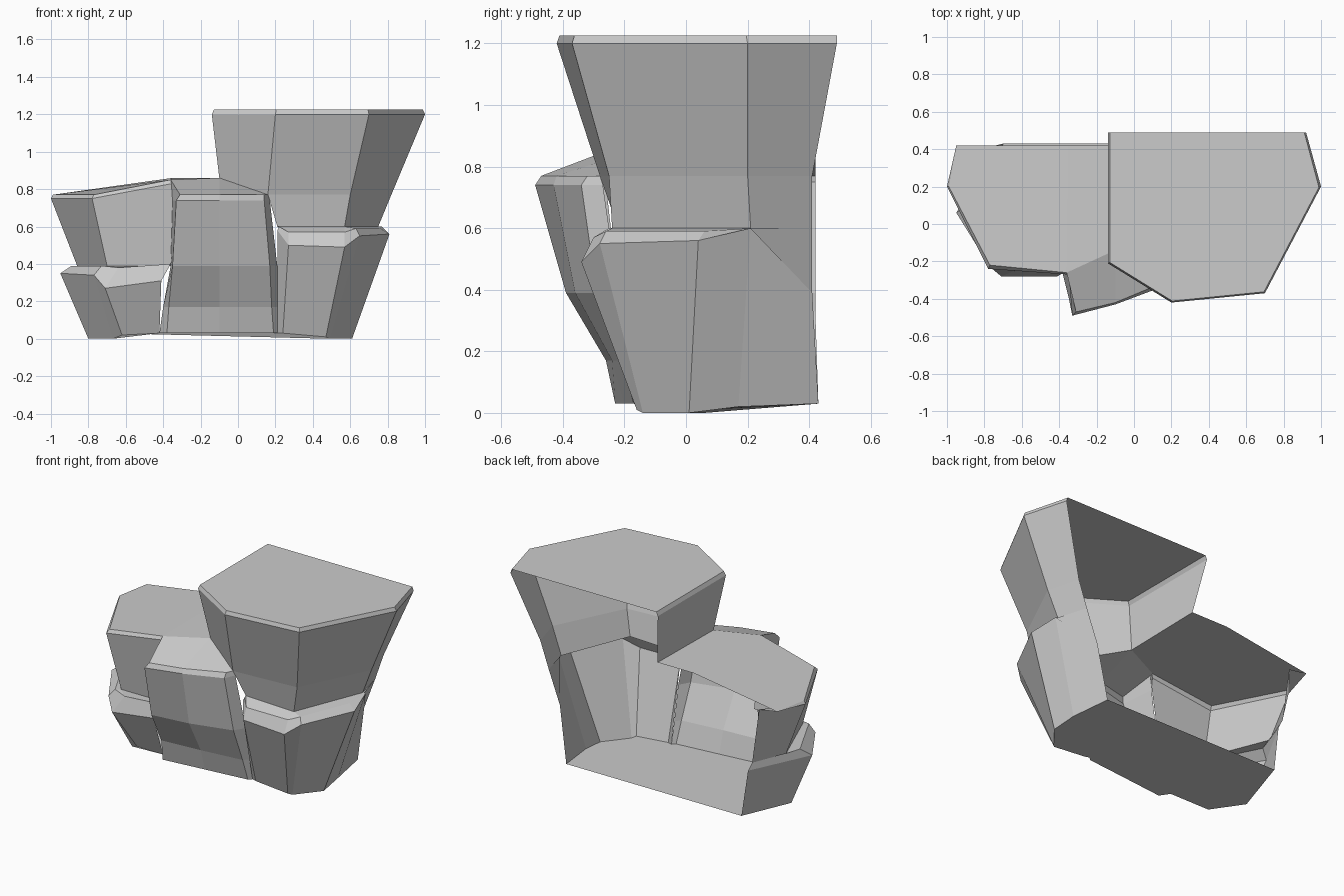
import bpy
import bmesh

default_cube = bpy.data.objects.get("Cube")
if default_cube:
    bpy.data.objects.remove(default_cube, do_unlink=True)

stone = bpy.data.materials.new("grey_stone")
stone.use_nodes = True
grey = (0.6, 0.6, 0.6, 1)
stone.diffuse_color = grey
stone.node_tree.nodes["Principled BSDF"].inputs["Base Color"].default_value = grey


def level(z, *points):
    """Turn flat points into an open ring at one height."""
    return [(x, y, z) for x, y in points]


def bevel_ring(ring, centre, shrink, rise):
    """Small chamfer ring; the open rear edge keeps its depth."""
    result = []
    for x, y, z in ring:
        new_x = centre + (x - centre) * shrink
        new_y = y if y > .4 else y * shrink
        result.append((new_x, new_y, z + rise))
    return result


def shell(name, rings=(), faces=()):
    """Loft open rings, bottom to top, and add extra faces such as caps."""
    bm = bmesh.new()
    cache = {}

    def add_face(points):
        corners = []
        for point in points:
            key = tuple(round(value, 4) for value in point)
            if key not in cache:
                cache[key] = bm.verts.new(key)
            if cache[key] not in corners:
                corners.append(cache[key])
        if len(corners) > 2:
            bm.faces.new(corners)

    for low, high in zip(rings, rings[1:]):
        for i in range(len(low) - 1):
            add_face((low[i], low[i + 1], high[i + 1], high[i]))
    for face in faces:
        add_face(face)

    mesh = bpy.data.meshes.new(name)
    bm.to_mesh(mesh)
    bm.free()
    mesh.materials.append(stone)
    obj = bpy.data.objects.new(name, mesh)
    bpy.context.collection.objects.link(obj)
    return obj


# Shared corner where the three top surfaces meet
inner_corner = (-.1, -.14, .86)
rear_corner = (-.09, .42, .86)
ridge_front = (-.36, -.26, .85)
ridge_rear = (-.35, .42, .86)

# Left boulder: foot, shoulder, chamfer and ledge
left_foot = [(-.7, .43, .03), (-.8, .06, 0), (-.67, -.13, 0),
             (-.62, -.15, .02), (-.42, -.17, .03)]
left_shoulder = [(-.74, .42, .33), (-.95, .06, .35), (-.77, -.23, .34),
                 (-.71, -.28, .27), (-.41, -.28, .31)]
left_chamfer = [(-.77, .42, .39), (-.89, .1, .39), (-.73, -.22, .39),
                (-.64, -.25, .38), (-.36, -.25, .4)]
left_ledge = level(.39, (-.77, .42), (-.86, .2), (-.7, -.2), (-.7, -.2), (-.35, -.2))
shell("left_boulder", [left_foot, left_shoulder, left_chamfer, left_ledge])

# Left block: flaring wall with a sloping top
left_rim = [(-.82, .42, .75), (-1, .2, .75), (-.78, -.24, .75),
            (-.78, -.24, .75), (-.35, -.27, .83)]
left_edge = [(-.95, .42, .77), (-.99, .2, .77), (-.77, -.22, .77),
             (-.77, -.22, .77), ridge_front]
shell("left_block", [left_ledge, left_rim, left_edge],
      [left_edge + [ridge_rear],
       [ridge_front, inner_corner, rear_corner, ridge_rear]])

# Middle column: leaning front with a fold half way up
middle_foot = level(.03, (-.42, -.17), (-.38, -.23), (-.1, -.2), (.19, -.17), (.21, -.15))
middle_shin = level(.17, (-.4, -.19), (-.37, -.26), (-.1, -.24), (.18, -.21), (.21, -.18))
middle_fold = level(.39, (-.36, -.22), (-.35, -.39), (-.1, -.36), (.17, -.29), (.21, -.22))
middle_rim = level(.74, (-.35, -.26), (-.33, -.49), (-.1, -.43), (.14, -.34), (.17, -.27))
middle_edge = [ridge_front, (-.31, -.47, .77), (-.1, -.42, .77),
               (.14, -.32, .77), (.16, -.28, .77)]
shell("middle_column",
      [middle_foot, middle_shin, middle_fold, middle_rim, middle_edge],
      [middle_edge[:3] + [inner_corner], middle_edge[2:] + [inner_corner]])

# Right boulder: foot, shoulder, chamfer and ledge
right_foot = [(.21, -.15, .03), (.24, -.16, .03), (.47, -.16, .01), (.49, -.14, 0),
              (.61, .01, 0), (.6, .17, .02), (.56, .43, .03)]
right_shoulder = [(.21, -.25, .58), (.27, -.33, .5), (.57, -.34, .49), (.65, -.28, .55),
                  (.81, .04, .56), (.77, .21, .6), (.62, .41, .39)]
right_chamfer = [(.22, -.25, .6), (.27, -.3, .57), (.57, -.3, .57), (.63, -.26, .59),
                 (.76, .06, .59), (.76, .21, .6), (.7, .41, .6)]
wall_foot = level(.6, (.21, -.22), (.57, -.24), (.75, .21), (.7, .41))
a, b, c, d = wall_foot
shell("right_boulder",
      [right_foot, right_shoulder, right_chamfer, [a, a, b, b, c, c, d]])

# Tall block: overhanging wall, chamfered rim and flat top
tall_waist = [rear_corner, inner_corner] + level(.77, (.16, -.28), (.6, -.25), (.82, .2), (.76, .41))
tall_rim = level(1.2, (-.14, .49), (-.14, -.21), (.2, -.42), (.7, -.37), (1, .2), (.92, .49))
tall_top = bevel_ring(tall_rim, .43, .98, .025)
shell("tall_block_waist", [wall_foot, tall_waist[2:]])
shell("tall_block", [tall_waist, tall_rim, tall_top], [tall_top])

# Ground slab closing the underside
outline = left_foot + middle_foot + right_foot
shell("ground_slab", faces=[outline[::-1]])
